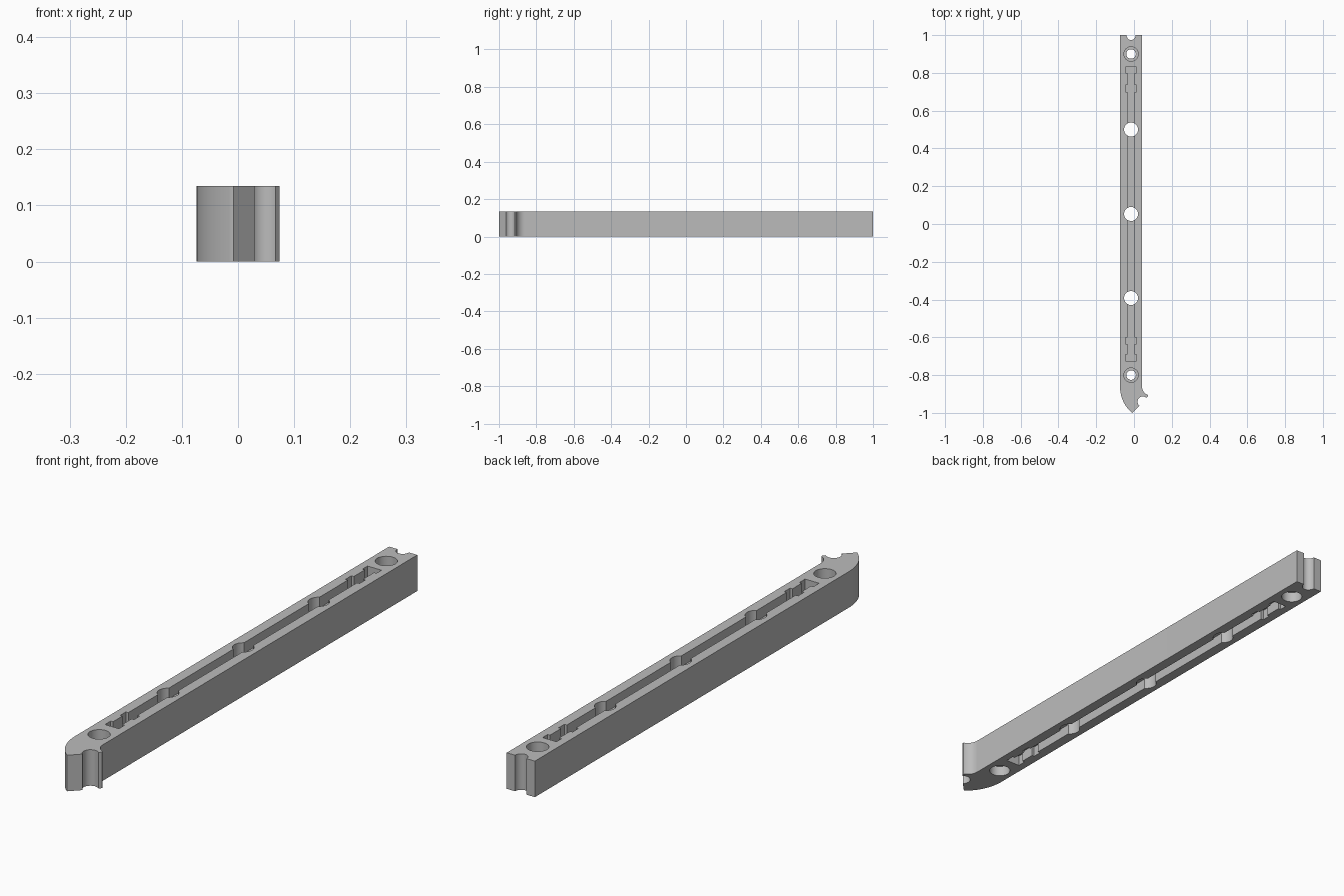
import bpy, bmesh, math

cube = bpy.data.objects.get("Cube")
if cube:
    bpy.data.objects.remove(cube, do_unlink=True)

HEIGHT = 0.135
LEFT, RIGHT = -0.074, 0.043
MID = (LEFT + RIGHT) / 2
GROOVE_DEPTH = 0.04

grey = bpy.data.materials.new("plain grey")
grey.use_nodes = True
colour = (0.5, 0.5, 0.5, 1)
grey.diffuse_color = colour
grey.node_tree.nodes["Principled BSDF"].inputs["Base Color"].default_value = colour


def prism(name, outline, z0, z1):
    """Extrude a closed xy outline from z0 to z1."""
    bm = bmesh.new()
    face = bm.faces.new([bm.verts.new((x, y, z0)) for x, y in outline])
    ext = bmesh.ops.extrude_face_region(bm, geom=[face])
    moved = [v for v in ext["geom"] if isinstance(v, bmesh.types.BMVert)]
    bmesh.ops.translate(bm, verts=moved, vec=(0, 0, z1 - z0))
    bmesh.ops.recalc_face_normals(bm, faces=bm.faces)
    mesh = bpy.data.meshes.new(name)
    bm.to_mesh(mesh)
    bm.free()
    mesh.materials.append(grey)
    obj = bpy.data.objects.new(name, mesh)
    bpy.context.collection.objects.link(obj)
    return obj


def arc(cx, cy, rx, ry, start, end, n=16):
    angles = [math.radians(start + (end - start) * i / n) for i in range(n + 1)]
    return [(cx + rx * math.cos(a), cy + ry * math.sin(a)) for a in angles]


def circle(x, y, r):
    return arc(x, y, r, r, 0, 360, 48)[:-1]


# Bar outline: swept nose at the front, clip notch, hooked lip, notched back end
nose = [(x, y) for x, y in arc(0.076, -0.86, 0.15, 0.17, 180, 235)]
notch = arc(0.047, -0.941, 0.028, 0.028, 230, 46)
lip = [(0.074, -0.912)] + arc(0.089, -0.862, 0.046, 0.046, 250, 180)
back = arc(MID, 1.0, 0.024, 0.026, 0, -180)
outline = nose + [(-0.008, -1.0)] + notch + lip + [(RIGHT, 1.0)] + back + [(LEFT, 1.0)]
bar = prism("bar", outline, 0, HEIGHT)


# Cutters for the bores and the grooves
cutters = []
for y in (0.5, 0.053, -0.392):
    cutters.append(prism("hole", circle(MID, y, 0.037), -0.05, HEIGHT + 0.05))
for y in (0.9, -0.8):
    cutters.append(prism("bore", circle(MID, y, 0.025), -0.05, HEIGHT + 0.05))

# Half of the groove outline: (half width, y), widened at both ends of each clip
NARROW, WIDE = 0.019, 0.029
half = []
for low, high in ((-0.724, -0.69), (-0.635, -0.60), (0.70, 0.735), (0.80, 0.83)):
    half += [(NARROW, low), (WIDE, low), (WIDE, high), (NARROW, high)]
half = half[1:-1]
groove = [(MID + w, y) for w, y in half] + [(MID - w, y) for w, y in reversed(half)]

for z0, z1 in ((-0.05, GROOVE_DEPTH), (HEIGHT - GROOVE_DEPTH, HEIGHT + 0.05)):
    cutters.append(prism("groove", groove, z0, z1))
    for y in (0.9, -0.8):
        cutters.append(prism("counterbore", circle(MID, y, 0.038), z0, z1))

for cutter in cutters:
    cutter.hide_render = True
    mod = bar.modifiers.new(cutter.name, "BOOLEAN")
    mod.operation = "DIFFERENCE"
    mod.solver = "EXACT"
    mod.object = cutter

# Bake the cuts and drop the cutters
bpy.context.view_layer.update()
graph = bpy.context.evaluated_depsgraph_get()
cut_mesh = bpy.data.meshes.new_from_object(bar.evaluated_get(graph))
bar.modifiers.clear()
bar.data = cut_mesh
for cutter in cutters:
    bpy.data.objects.remove(cutter, do_unlink=True)

# Smooth the curved walls, keep edges sharp
bpy.ops.object.select_all(action="DESELECT")
bar.select_set(True)
bpy.context.view_layer.objects.active = bar
bpy.ops.object.shade_smooth_by_angle(angle=math.radians(30))
